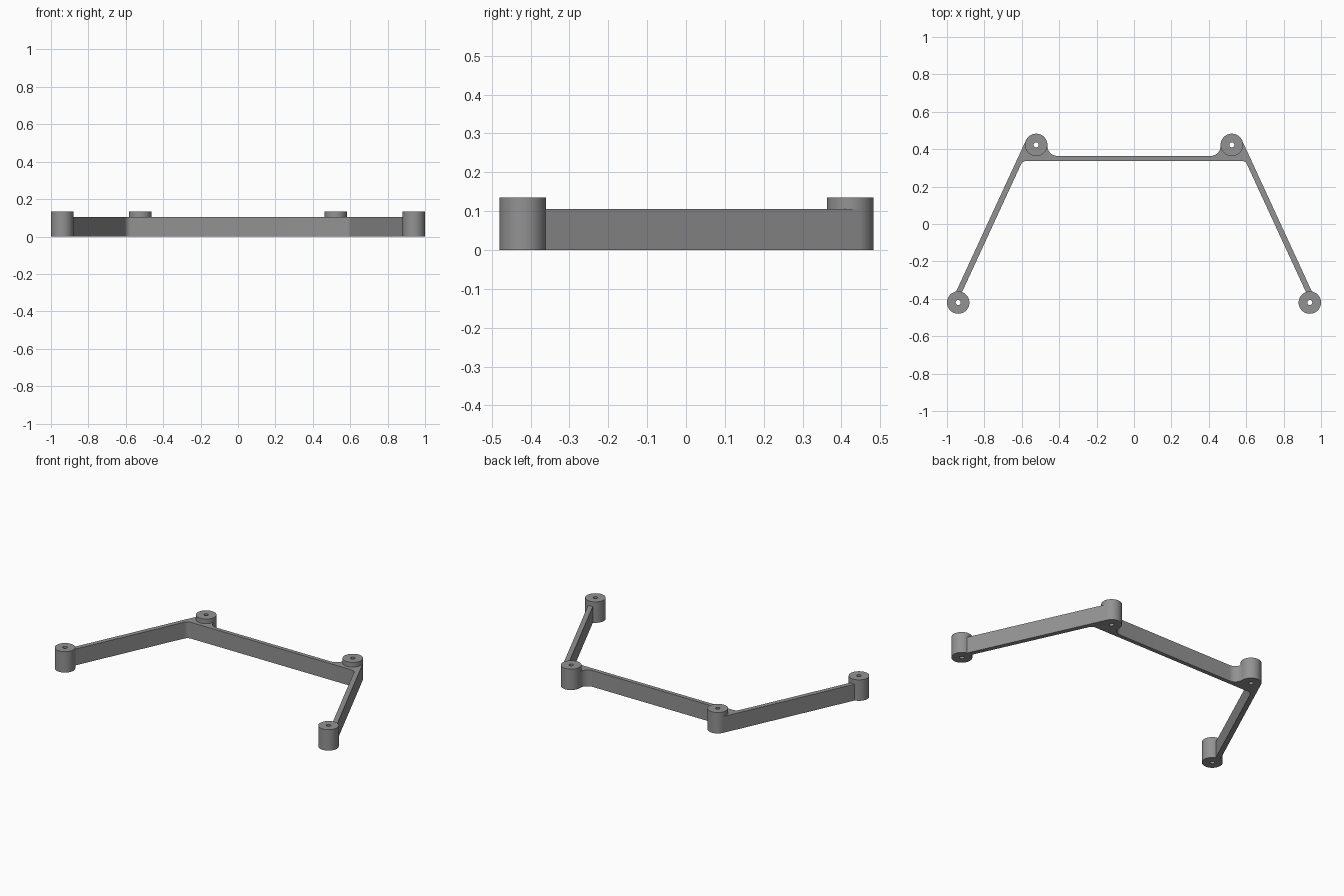
import bpy, bmesh, math
from mathutils import Vector

if "Cube" in bpy.data.objects:
    bpy.data.objects.remove(bpy.data.objects["Cube"])

R, HOLE, BOSS_H, FRAME_H = 0.06, 0.0135, 0.135, 0.105
FRONT, REAR = Vector((0.94, -0.42)), Vector((0.523, 0.423))
BAR_IN, BAR_OUT = 0.338, 0.364      # inner and outer faces of the crossbar
ARM_W = 0.030                       # arm thickness

grey = bpy.data.materials.new("grey plastic")
grey.diffuse_color = (0.29, 0.29, 0.29, 1)
grey.use_nodes = True
grey.node_tree.nodes["Principled BSDF"].inputs["Base Color"].default_value = grey.diffuse_color


def prism(name, pts, z0, z1):
    """Extrude a closed 2D outline between two heights."""
    bm = bmesh.new()
    face = bm.faces.new([bm.verts.new((x, y, z0)) for x, y in pts])
    top = bmesh.ops.extrude_face_region(bm, geom=[face])["geom"]
    verts = [v for v in top if isinstance(v, bmesh.types.BMVert)]
    bmesh.ops.translate(bm, vec=(0, 0, z1 - z0), verts=verts)
    bmesh.ops.recalc_face_normals(bm, faces=bm.faces)
    me = bpy.data.meshes.new(name)
    bm.to_mesh(me)
    bm.free()
    ob = bpy.data.objects.new(name, me)
    bpy.context.collection.objects.link(ob)
    me.materials.append(grey)
    return ob


def arc(c, r, a0, a1, n):
    return [Vector((c[0] + r * math.cos(a0 + (a1 - a0) * i / n),
                    c[1] + r * math.sin(a0 + (a1 - a0) * i / n))) for i in range(n + 1)]


def boolean(target, tool, op):
    mod = target.modifiers.new(op.lower(), "BOOLEAN")
    mod.operation, mod.object, mod.solver = op, tool, "EXACT"
    bpy.context.view_layer.objects.active = target
    bpy.ops.object.modifier_apply(modifier=mod.name)
    bpy.data.objects.remove(tool)


# Arm direction (rear to front) and outward normal, on the right side
d = Vector((0.419, -0.908)).normalized()
n = Vector((-d.y, d.x))
tangent = REAR + R * n
inner = tangent - ARM_W * n


def along(p, y):
    return p + d * ((y - p.y) / d.y)


# Inside corner fillet between crossbar and arm
rf = 0.035
y_c = BAR_IN - rf
centre = along(inner - rf * n, y_c)
corner = arc(centre, rf, math.pi / 2, math.atan2(n.y, n.x), 8)

# Concave fillet from the crossbar to the rear boss
fr = 0.053
fc = Vector((0.41, BAR_OUT + fr))
to_boss = math.atan2(REAR.y - fc.y, REAR.x - fc.x)
web = arc(fc, fr, -math.pi / 2, to_boss, 10)

# Right half outline, then its mirror image
half = (corner + [along(inner, -0.40), along(tangent, -0.40), tangent,
                  REAR + Vector((0, 0.02))] + web[::-1])
outline = half + [Vector((-p.x, p.y)) for p in reversed(half)]
frame = prism("bracket_frame", outline, 0, FRAME_H)

# Four round bosses with through holes
centres = [(s * p.x, p.y) for p in (FRONT, REAR) for s in (-1, 1)]
for c in centres:
    boolean(frame, prism("boss", arc(c, R, 0, math.tau, 48)[:-1], 0, BOSS_H), "UNION")
for c in centres:
    boolean(frame, prism("screw_hole", arc(c, HOLE, 0, math.tau, 24)[:-1], -0.1, 0.3), "DIFFERENCE")

bpy.ops.object.select_all(action="DESELECT")
frame.select_set(True)
bpy.context.view_layer.objects.active = frame
bpy.ops.object.shade_smooth_by_angle(angle=math.radians(30))
